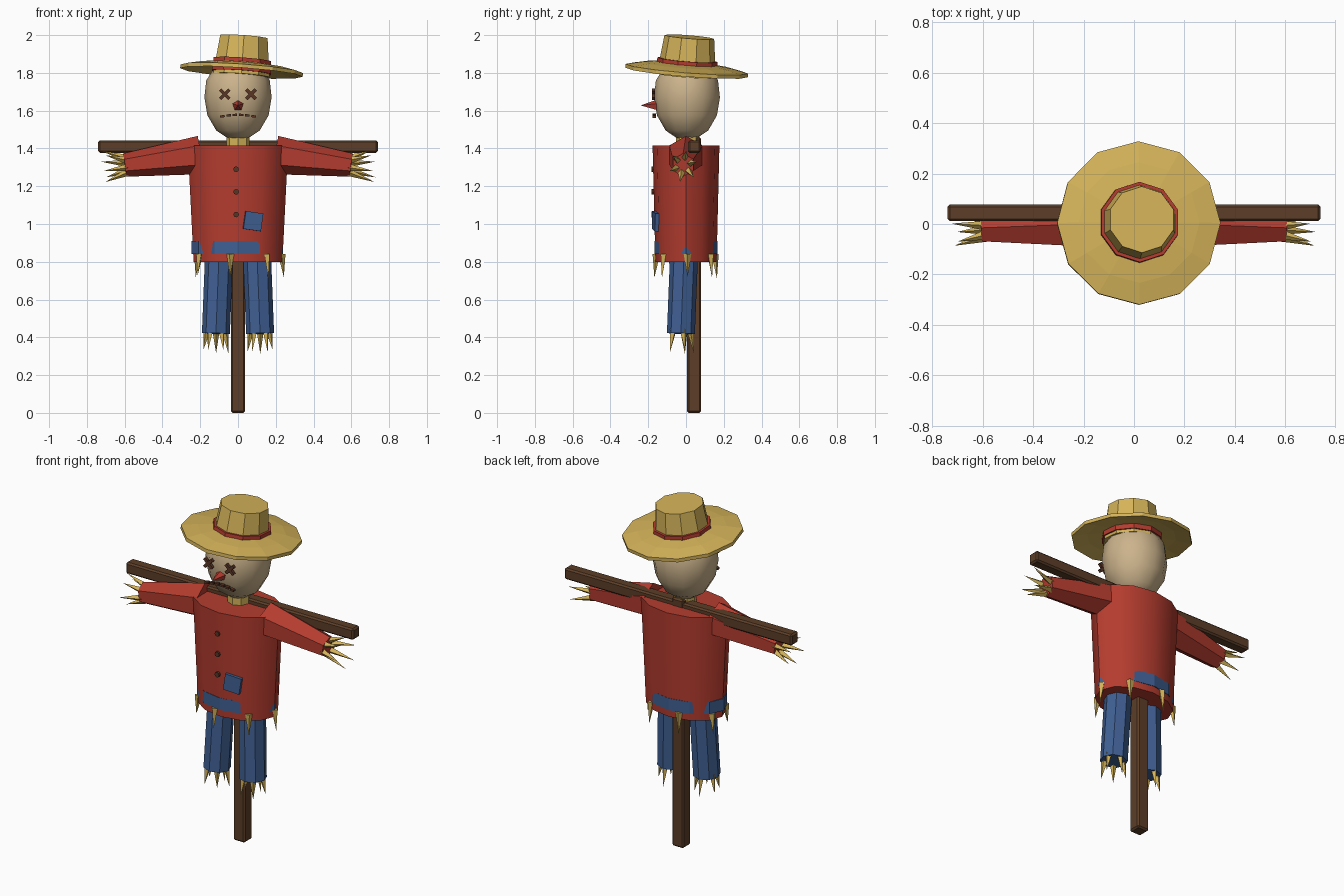
import bpy, bmesh, math, random
from math import sin, cos, pi, radians
from mathutils import Vector, Matrix

if "Cube" in bpy.data.objects:
    bpy.data.objects.remove(bpy.data.objects["Cube"])

random.seed(4)


def material(name, r, g, b):
    m = bpy.data.materials.new(name)
    m.diffuse_color = (r, g, b, 1)
    m.use_nodes = True
    m.node_tree.nodes["Principled BSDF"].inputs["Base Color"].default_value = m.diffuse_color
    return m


RED = material("red_cloth", .46, .045, .028)
BLUE = material("blue_denim", .05, .115, .29)
STRAW = material("straw", .66, .45, .10)
WOOD = material("wood", .107, .048, .021)
SACK = material("sackcloth", .60, .45, .26)
THREAD = material("dark_thread", .10, .035, .018)


def finish(name, bm, mat, matrix=None, angle=None, bevel=0):
    bmesh.ops.recalc_face_normals(bm, faces=bm.faces)
    me = bpy.data.meshes.new(name)
    bm.to_mesh(me)
    bm.free()
    ob = bpy.data.objects.new(name, me)
    bpy.context.collection.objects.link(ob)
    me.materials.append(mat)
    if matrix:
        ob.matrix_world = matrix
    if bevel:
        mod = ob.modifiers.new("bevel", 'BEVEL')
        mod.width, mod.segments = bevel, 1
    if angle:
        bpy.ops.object.select_all(action='DESELECT')
        ob.select_set(True)
        bpy.context.view_layer.objects.active = ob
        bpy.ops.object.shade_smooth_by_angle(angle=radians(angle))
    return ob


def add_cone(bm, p0, p1, r0, r1, n):
    p0, p1 = Vector(p0), Vector(p1)
    d = p1 - p0
    rot = d.to_track_quat('Z', 'Y').to_matrix().to_4x4()
    bmesh.ops.create_cone(bm, cap_ends=True, segments=n, radius1=r0, radius2=r1,
                          depth=d.length, matrix=Matrix.Translation((p0 + p1) / 2) @ rot)


def cone(name, p0, p1, r0, r1, n, mat, angle=None):
    bm = bmesh.new()
    add_cone(bm, p0, p1, r0, r1, n)
    return finish(name, bm, mat, angle=angle)


def box(name, loc, size, mat, rot=(0, 0, 0), bevel=0):
    bm = bmesh.new()
    bmesh.ops.create_cube(bm, size=1, matrix=Matrix.Diagonal((*size, 1)))
    ob = finish(name, bm, mat, bevel=bevel)
    ob.location, ob.rotation_euler = loc, rot
    return ob


def straws(name, pairs, r=.02):
    bm = bmesh.new()
    for a, b in pairs:
        add_cone(bm, a, b, r, 0, 4)
    return finish(name, bm, STRAW)


def rings(name, loops, mat, closed=False, **kw):
    """Skin a list of point loops, capped at the ends or closed on itself."""
    bm = bmesh.new()
    vs = [[bm.verts.new(p) for p in loop] for loop in loops]
    n = len(vs[0])
    for a, b in list(zip(vs, vs[1:])) + ([(vs[-1], vs[0])] if closed else []):
        for i in range(n):
            j = (i + 1) % n
            bm.faces.new((a[i], a[j], b[j], b[i]))
    if not closed:
        bm.faces.new(vs[0])
        bm.faces.new(vs[-1])
    return finish(name, bm, mat, **kw)


def ellipse(rx, ry, z, n):
    return [(rx * sin(2 * pi * i / n), ry * cos(2 * pi * i / n), z) for i in range(n)]


# Wooden frame
box("pole", (0, .043, .73), (.076, .074, 1.46), WOOD, bevel=.009)
box("crossbar", (0, .044, 1.41), (1.48, .066, .066), WOOD, bevel=.009)

# Shirt body and the trouser waist showing through it
rings("shirt", [ellipse(.235, .162, .80, 12), ellipse(.266, .177, 1.415, 12)], RED, angle=40)
q = [(.243, 0), (.206, .082), (.15, .113), (.12, .143)]
half = q + [(0, .167)] + [(-x, y) for x, y in reversed(q)]
waist = half + [(x, -y) for x, y in reversed(half[1:-1])]
rings("trouser_waist", [[(x - .004, y, z) for x, y in waist] for z in (.84, .91)], BLUE)

# Straw poking from the shirt hem
hem = []
for i in range(7):
    a = radians(260 + i * 360 / 7)
    hem.append(((.232 * cos(a), .16 * sin(a), .84),
                (.243 * cos(a), .17 * sin(a), .72 + random.uniform(-.01, .01))))
straws("hem_straw", hem)

# Buttons and patch
for i in range(3):
    z = 1.05 + .12 * i
    cone(f"button_{i + 1}", (-.01, -.155, z), (-.01, -.182, z), .015, .015, 8, THREAD)
box("patch", (.08, -.162, 1.015), (.095, .02, .095), BLUE, (0, radians(8), radians(10)))

# Sleeves, legs and their straw, both sides
for s, side in ((-1, "left"), (1, "right")):
    cone(f"sleeve_{side}", (s * .2, 0, 1.365), (s * .6, -.015, 1.312), .102, .062, 6, RED)
    hand = []
    for i in range(6):
        a = 2 * pi * i / 6 + .3
        y, z = cos(a), sin(a)
        hand.append(((s * .585, -.015 + .037 * y, 1.31 + .037 * z),
                     (s * random.uniform(.69, .735), -.015 + .075 * y, 1.305 + .085 * z)))
    straws(f"hand_straw_{side}", hand)
    cone(f"leg_{side}", (s * .098, -.008, .90), (s * .117, -.027, .42), .074, .074, 8, BLUE)
    foot = []
    for i in range(5):
        a = 2 * pi * i / 5 + .3
        foot.append(((s * .117 + .05 * cos(a), -.027 + .05 * sin(a), .44),
                     (s * .117 + .07 * cos(a), -.027 + .07 * sin(a), .31 + random.uniform(0, .025))))
    straws(f"foot_straw_{side}", foot)

# Neck and head
cone("neck", (0, .01, 1.38), (0, .01, 1.47), .062, .062, 8, STRAW)
head = [(.05, 1.452), (.115, 1.495), (.162, 1.575), (.178, 1.67), (.168, 1.76), (.13, 1.82), (.05, 1.84)]
rings("head", [[(x, y + .005, z) for x, y, z in ellipse(r, r * .98, z, 12)] for r, z in head],
      SACK, angle=80)

# Face: crossed eyes, nose, stitched mouth
for x, side in ((-.07, "left"), (.069, "right")):
    for t in (-45, 45):
        box(f"eye_{side}_{'a' if t < 0 else 'b'}", (x, -.172, 1.687), (.07, .016, .018),
            THREAD, (0, radians(t), 0))
cone("nose", (0, -.155, 1.628), (0, -.24, 1.628), .03, 0, 5, RED)
for i in range(6):
    x = (i - 2.5) * .033
    box(f"mouth_stitch_{i + 1}", (x, -.168, 1.578 - 1.2 * x * x), (.024, .018, .012), THREAD,
        (0, radians(100 * x), 0))

# Tilted hat
tilt = (Matrix.Translation((.02, .005, 1.83)) @ Matrix.Rotation(radians(4), 4, 'Y')
        @ Matrix.Rotation(radians(-4.5), 4, 'X'))
brim = [(.14, .022), (.24, .01), (.325, -.008), (.325, -.028), (.24, -.01), (.14, .002)]
rings("hat_brim", [ellipse(r, r, z, 12) for r, z in brim], STRAW, closed=True, matrix=tilt)
rings("hat_crown", [ellipse(r, r, z, 10) for r, z in ((.157, -.045), (.132, .161))], STRAW, matrix=tilt)
rings("hat_band", [ellipse(r, r, z, 10) for r, z in ((.164, -.028), (.16, .04))], RED, matrix=tilt)
